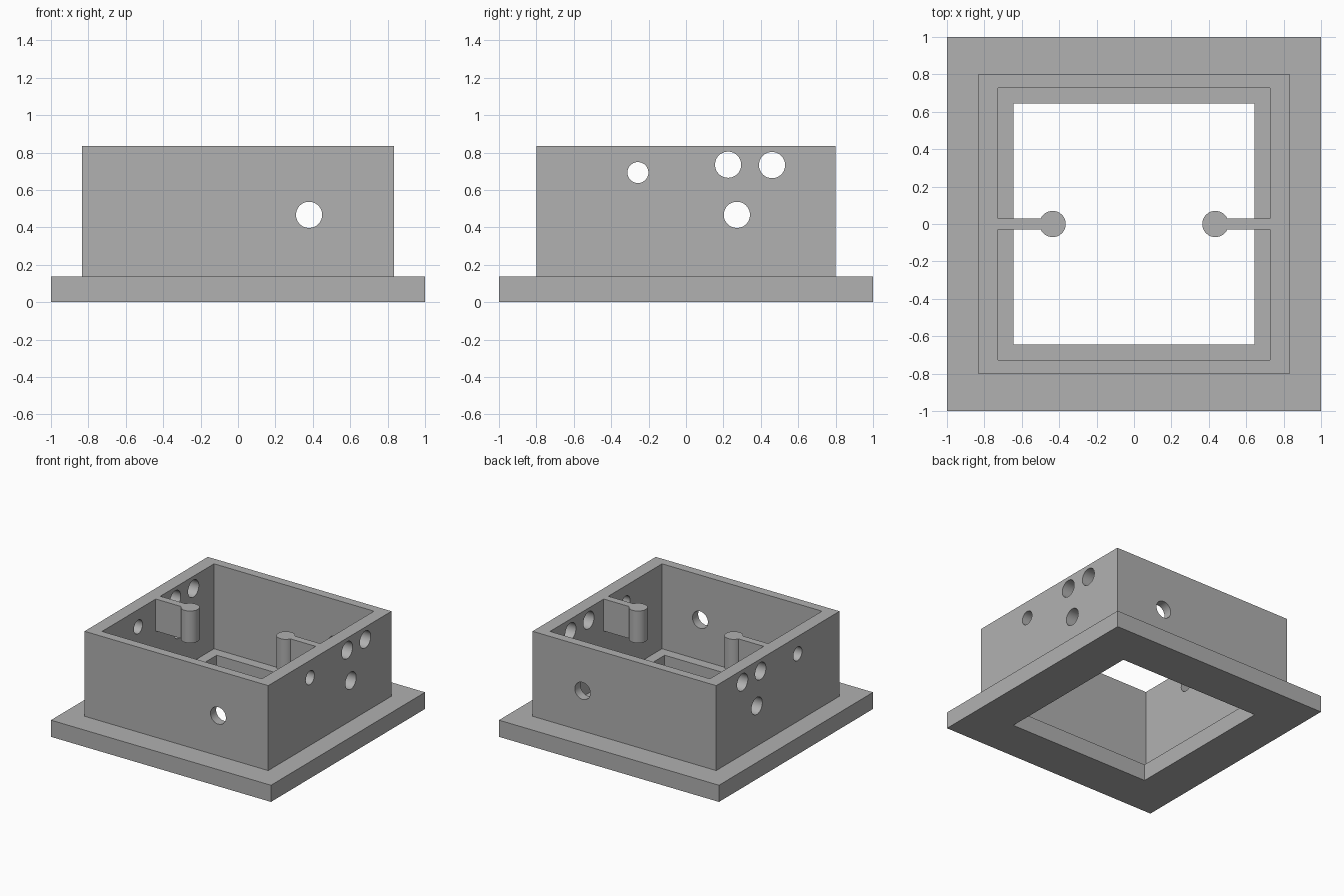
import bpy
import bmesh
import math
from mathutils import Matrix

default = bpy.data.objects.get("Cube")
if default:
    bpy.data.objects.remove(default, do_unlink=True)

grey = bpy.data.materials.new("plain grey")
grey.use_nodes = True
grey.diffuse_color = (0.44, 0.44, 0.44, 1)
grey.node_tree.nodes["Principled BSDF"].inputs["Base Color"].default_value = (0.44, 0.44, 0.44, 1)

BASE_TOP, WALL_TOP = 0.137, 0.835
WALL_X, WALL_Y, INNER, OPENING = 0.835, 0.80, 0.727, 0.645


def make_object(name, bm):
    bmesh.ops.recalc_face_normals(bm, faces=bm.faces)
    mesh = bpy.data.meshes.new(name)
    bm.to_mesh(mesh)
    bm.free()
    mesh.materials.append(grey)
    obj = bpy.data.objects.new(name, mesh)
    bpy.context.collection.objects.link(obj)
    return obj


def select_only(obj):
    bpy.ops.object.select_all(action="DESELECT")
    obj.select_set(True)
    bpy.context.view_layer.objects.active = obj


def frame(name, outer_x, outer_y, inner, z0, z1):
    """Rectangular ring with a square opening."""
    bm = bmesh.new()
    corners = [(-1, -1), (1, -1), (1, 1), (-1, 1)]
    rings = [[bm.verts.new((sx * x, sy * y, z)) for sx, sy in corners]
             for x, y, z in ((outer_x, outer_y, z0), (outer_x, outer_y, z1),
                             (inner, inner, z1), (inner, inner, z0))]
    for a, b in zip(rings, rings[1:] + rings[:1]):
        for i in range(4):
            j = (i + 1) % 4
            bm.faces.new((a[i], a[j], b[j], b[i]))
    return make_object(name, bm)


def drill(bm, location, radius, axis):
    """Add a long horizontal cylinder to the cutter mesh."""
    turn = Matrix.Rotation(math.pi / 2, 4, "Y" if axis == "X" else "X")
    bmesh.ops.create_cone(bm, cap_ends=True, segments=48, radius1=radius, radius2=radius,
                          depth=3, matrix=Matrix.Translation(location) @ turn)


def post(name, side):
    """Round post joined to the side wall by a thin fin."""
    bm = bmesh.new()
    centre, radius, half, z0 = 0.435, 0.07, 0.03, 0.572
    start = math.asin(half / radius)
    steps = 40
    points = [(INNER, half)]
    for i in range(steps + 1):
        a = start + (2 * math.pi - 2 * start) * i / steps
        points.append((centre + radius * math.cos(a), radius * math.sin(a)))
    points.append((INNER, -half))
    face = bm.faces.new([bm.verts.new((side * x, y, z0)) for x, y in points])
    result = bmesh.ops.extrude_face_region(bm, geom=[face])
    top = [v for v in result["geom"] if isinstance(v, bmesh.types.BMVert)]
    bmesh.ops.translate(bm, verts=top, vec=(0, 0, WALL_TOP - z0))
    if not face.is_valid or len([f for f in bm.faces if len(f.verts) > 4]) < 2:
        bmesh.ops.holes_fill(bm, edges=bm.edges)
    return make_object(name, bm)


# Base flange and box walls
base = frame("base_flange", 1, 1, OPENING, 0, BASE_TOP)
walls = frame("box_walls", WALL_X, WALL_Y, INNER, BASE_TOP, WALL_TOP)

# Holes bored straight through opposite walls
cutter_mesh = bmesh.new()
for y, z, r in ((-0.257, 0.693, 0.056), (0.225, 0.735, 0.07),
                (0.46, 0.733, 0.07), (0.272, 0.467, 0.07)):
    drill(cutter_mesh, (0, y, z), r, "X")
cutter_x = make_object("side_hole_cutter", cutter_mesh)
cutter_mesh = bmesh.new()
drill(cutter_mesh, (0.38, 0, 0.467), 0.07, "Y")
cutter_y = make_object("front_hole_cutter", cutter_mesh)

for cutter in (cutter_x, cutter_y):
    cutter.hide_render = True
    mod = walls.modifiers.new("holes", "BOOLEAN")
    mod.operation = "DIFFERENCE"
    mod.solver = "EXACT"
    mod.object = cutter
    select_only(walls)
    bpy.ops.object.modifier_apply(modifier=mod.name)
    bpy.data.objects.remove(cutter, do_unlink=True)

# Inner posts on both sides
posts = [post("left_post", 1), post("right_post", -1)]

for obj in [walls] + posts:
    select_only(obj)
    bpy.ops.object.shade_smooth_by_angle(angle=math.radians(30))
